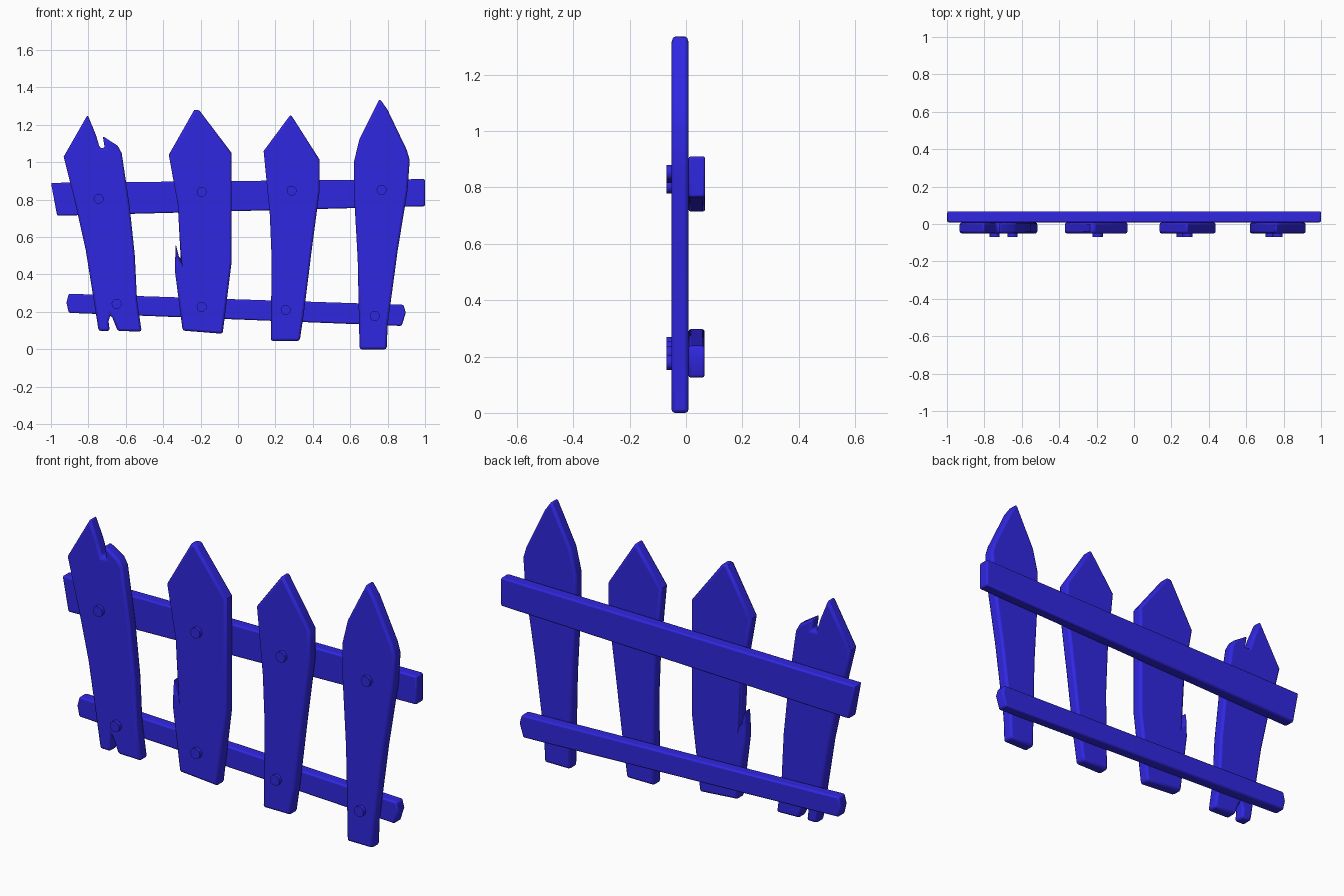
import bpy, bmesh, math

if "Cube" in bpy.data.objects:
    bpy.data.objects.remove(bpy.data.objects["Cube"])

mat = bpy.data.materials.new("blue_paint")
mat.diffuse_color = (0.03, 0.02, 0.75, 1)
mat.use_nodes = True
mat.node_tree.nodes["Principled BSDF"].inputs["Base Color"].default_value = mat.diffuse_color


def finish(bm, name, bevel):
    bmesh.ops.recalc_face_normals(bm, faces=bm.faces)
    me = bpy.data.meshes.new(name)
    bm.to_mesh(me)
    bm.free()
    me.materials.append(mat)
    ob = bpy.data.objects.new(name, me)
    bpy.context.collection.objects.link(ob)
    if bevel:
        mod = ob.modifiers.new("soft_edges", 'BEVEL')
        mod.width = bevel
        mod.segments = 2
        mod.limit_method = 'ANGLE'
        mod.angle_limit = math.radians(60)
        mod.use_clamp_overlap = False
    bpy.ops.object.select_all(action='DESELECT')
    ob.select_set(True)
    bpy.context.view_layer.objects.active = ob
    bpy.ops.object.shade_smooth_by_angle(angle=math.radians(35))
    return ob


def board(name, outline, y0, y1, bevel):
    """Extrude an x/z outline from y0 to y1."""
    bm = bmesh.new()
    face = bm.faces.new([bm.verts.new((x, y0, z)) for x, z in outline])
    ext = bmesh.ops.extrude_face_region(bm, geom=[face])
    verts = [g for g in ext["geom"] if isinstance(g, bmesh.types.BMVert)]
    bmesh.ops.translate(bm, verts=verts, vec=(0, y1 - y0, 0))
    return finish(bm, name, bevel)


# Pickets: hand-cut outlines, some split or chipped
pickets = {
    "picket_split": [
        (-.804, 1.254), (-.932, 1.03), (-.865, .76), (-.814, .53), (-.745, .098),
        (-.686, .098), (-.692, .15), (-.682, .185), (-.67, .165), (-.643, .098),
        (-.515, .095), (-.54, .265), (-.552, .505), (-.58, .77), (-.622, 1.05),
        (-.643, 1.088), (-.723, 1.14), (-.712, 1.075), (-.738, 1.075), (-.76, 1.147)],
    "picket_chipped": [
        (-.235, 1.278), (-.37, 1.04), (-.322, .773), (-.306, .48), (-.317, .50),
        (-.333, .564), (-.338, .425), (-.296, .10), (-.082, .083), (-.034, .468),
        (-.034, 1.05), (-.21, 1.282)],
    "picket_short": [
        (.282, 1.256), (.137, 1.06), (.17, .72), (.18, .48), (.175, .045),
        (.33, .045), (.351, .185), (.394, .53), (.437, .853), (.437, 1.013)],
    "picket_tall": [
        (.758, 1.34), (.65, 1.126), (.619, 1.0), (.619, .853), (.64, .48),
        (.65, 0), (.795, 0), (.80, .13), (.854, .53), (.907, .853),
        (.918, 1.013), (.902, 1.067), (.80, 1.28)],
}
for name, outline in pickets.items():
    board(name, outline, -.051, .009, .012)

# Rails behind the pickets
board("upper_rail", [(-1, .89), (1, .91), (1, .765), (-.967, .714)], .009, .068, .008)
board("lower_rail", [(-.905, .297), (.885, .238), (.897, .195), (.875, .125),
                     (-.905, .195), (-.917, .25)], .009, .066, .008)

# Nails: one per picket and rail
nails = [(-.745, .805), (-.194, .842), (.287, .848), (.768, .853),
         (-.649, .243), (-.194, .227), (.255, .211), (.731, .179)]
for i, (x, z) in enumerate(nails):
    ring = [(x + .027 * math.cos(a * math.pi / 6), z + .027 * math.sin(a * math.pi / 6))
            for a in range(12)]
    board(f"nail_{i + 1}", ring, -.069, -.04, 0)
